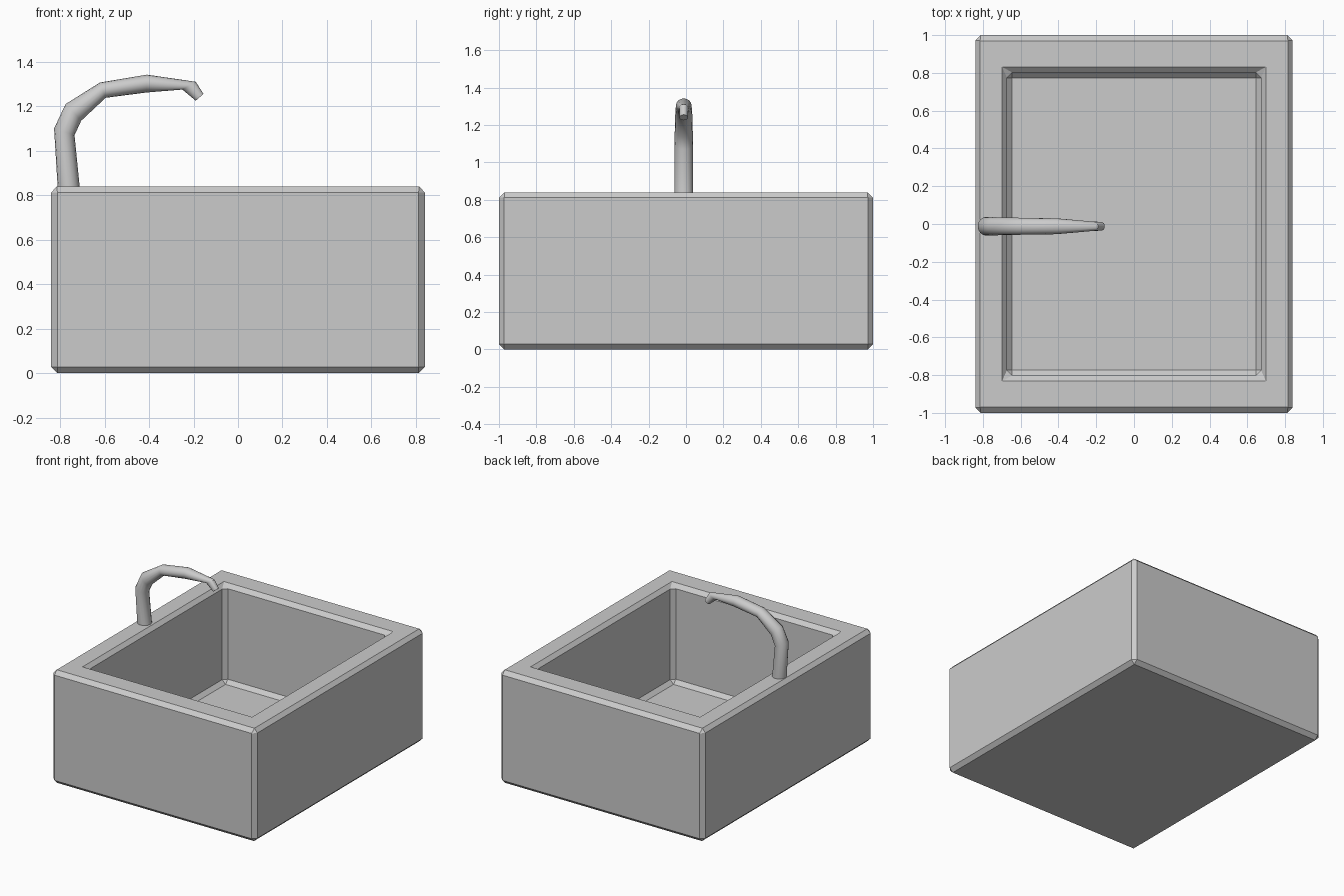
import bpy, bmesh, math
from mathutils import Vector

if "Cube" in bpy.data.objects:
    bpy.data.objects.remove(bpy.data.objects["Cube"])


def make_object(name, bm):
    bmesh.ops.recalc_face_normals(bm, faces=bm.faces[:])
    mesh = bpy.data.meshes.new(name)
    bm.to_mesh(mesh)
    bm.free()
    obj = bpy.data.objects.new(name, mesh)
    bpy.context.collection.objects.link(obj)
    return obj


# Basin: a block with its top inset and pushed down, all edges chamfered
bm = bmesh.new()
bmesh.ops.create_cube(bm, size=1)
for v in bm.verts:
    v.co = Vector((v.co.x * 1.68, v.co.y * 2, (v.co.z + 0.5) * 0.84))
bm.faces.ensure_lookup_table()
top = max(bm.faces, key=lambda f: f.calc_center_median().z)
bmesh.ops.inset_region(bm, faces=[top], thickness=0.1)
for v in top.verts:
    v.co = Vector((math.copysign(0.673, v.co.x), math.copysign(0.802, v.co.y), 0.84))
floor = bmesh.ops.extrude_face_region(bm, geom=[top])
bmesh.ops.translate(bm, vec=(0, 0, -0.73),
                    verts=[g for g in floor["geom"] if isinstance(g, bmesh.types.BMVert)])
if top.is_valid:
    bmesh.ops.delete(bm, geom=[top], context='FACES_ONLY')
basin = make_object("sink_basin", bm)
bevel = basin.modifiers.new("chamfer", 'BEVEL')
bevel.width = 0.028
bevel.segments = 1
bevel.limit_method = 'ANGLE'

# Faucet: rings given by outer point, inner point (x, z) and half width in y
rings = [
    ((-0.81, 0.82), (-0.71, 0.82), 0.05),
    ((-0.827, 1.10), (-0.735, 1.07), 0.05),
    ((-0.775, 1.21), (-0.705, 1.135), 0.048),
    ((-0.62, 1.307), (-0.595, 1.238), 0.045),
    ((-0.41, 1.342), (-0.41, 1.262), 0.042),
    ((-0.19, 1.31), (-0.25, 1.275), 0.025),
    ((-0.155, 1.255), (-0.19, 1.225), 0.023),
]
SIDES = 16
bm = bmesh.new()
loops = []
for (ox, oz), (ix, iz), ry in rings:
    loop = []
    for i in range(SIDES):
        a = 2 * math.pi * i / SIDES
        t = math.cos(a) / 2
        loop.append(bm.verts.new(((ox + ix) / 2 + (ox - ix) * t,
                                  -0.012 + ry * math.sin(a),
                                  (oz + iz) / 2 + (oz - iz) * t)))
    loops.append(loop)
for a, b in zip(loops, loops[1:]):
    for i in range(SIDES):
        j = (i + 1) % SIDES
        bm.faces.new((a[i], a[j], b[j], b[i]))
bm.faces.new(loops[0])
bm.faces.new(loops[-1])
faucet = make_object("faucet", bm)
bpy.context.view_layer.objects.active = faucet
faucet.select_set(True)
bpy.ops.object.shade_smooth_by_angle(angle=math.radians(35))
